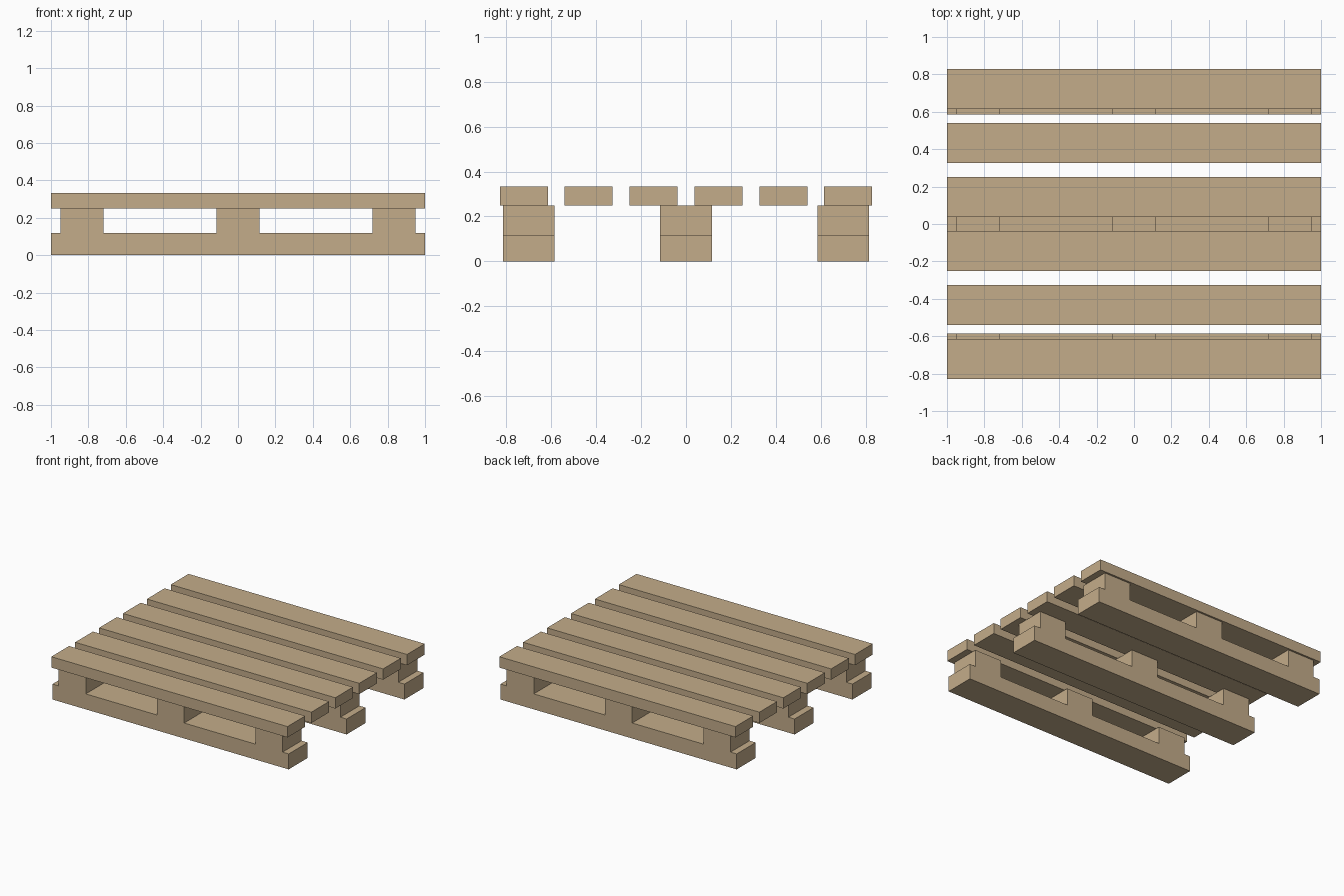
import bpy
import bmesh
from mathutils import Vector

default_cube = bpy.data.objects.get("Cube")
if default_cube:
    bpy.data.objects.remove(default_cube, do_unlink=True)

wood = bpy.data.materials.new("pale_wood")
wood.use_nodes = True
colour = (0.55, 0.415, 0.255, 1)
wood.diffuse_color = colour
wood.node_tree.nodes["Principled BSDF"].inputs["Base Color"].default_value = colour

SLAT_BOTTOM, SLAT_TOP = 0.25, 0.333
BASE_TOP = 0.118


def extrude_profile(name, profile, y, depth):
    """Extrude a closed x-z outline along y, centred on the given y."""
    bm = bmesh.new()
    face = bm.faces.new([bm.verts.new((x, y - depth / 2, z)) for x, z in profile])
    result = bmesh.ops.extrude_face_region(bm, geom=[face])
    moved = [v for v in result["geom"] if isinstance(v, bmesh.types.BMVert)]
    bmesh.ops.translate(bm, verts=moved, vec=Vector((0, depth, 0)))
    bmesh.ops.recalc_face_normals(bm, faces=bm.faces)
    mesh = bpy.data.meshes.new(name)
    bm.to_mesh(mesh)
    bm.free()
    mesh.materials.append(wood)
    obj = bpy.data.objects.new(name, mesh)
    bpy.context.collection.objects.link(obj)


# Runner outline: a full-length base with three raised blocks
runner = [(-1, 0), (1, 0), (1, BASE_TOP)]
for centre in (0.833, 0, -0.833):
    left, right = centre - 0.115, centre + 0.115
    runner += [(right, BASE_TOP), (right, SLAT_BOTTOM),
               (left, SLAT_BOTTOM), (left, BASE_TOP)]
runner.append((-1, BASE_TOP))

# Three runners
for label, y in (("front", -0.7), ("middle", 0), ("back", 0.7)):
    extrude_profile(label + "_runner", runner, y, 0.23)

# Six deck slats
slat = [(-1, SLAT_BOTTOM), (1, SLAT_BOTTOM), (1, SLAT_TOP), (-1, SLAT_TOP)]
for i in range(6):
    extrude_profile(f"deck_slat_{i + 1}", slat, (i - 2.5) * 0.289, 0.214)
